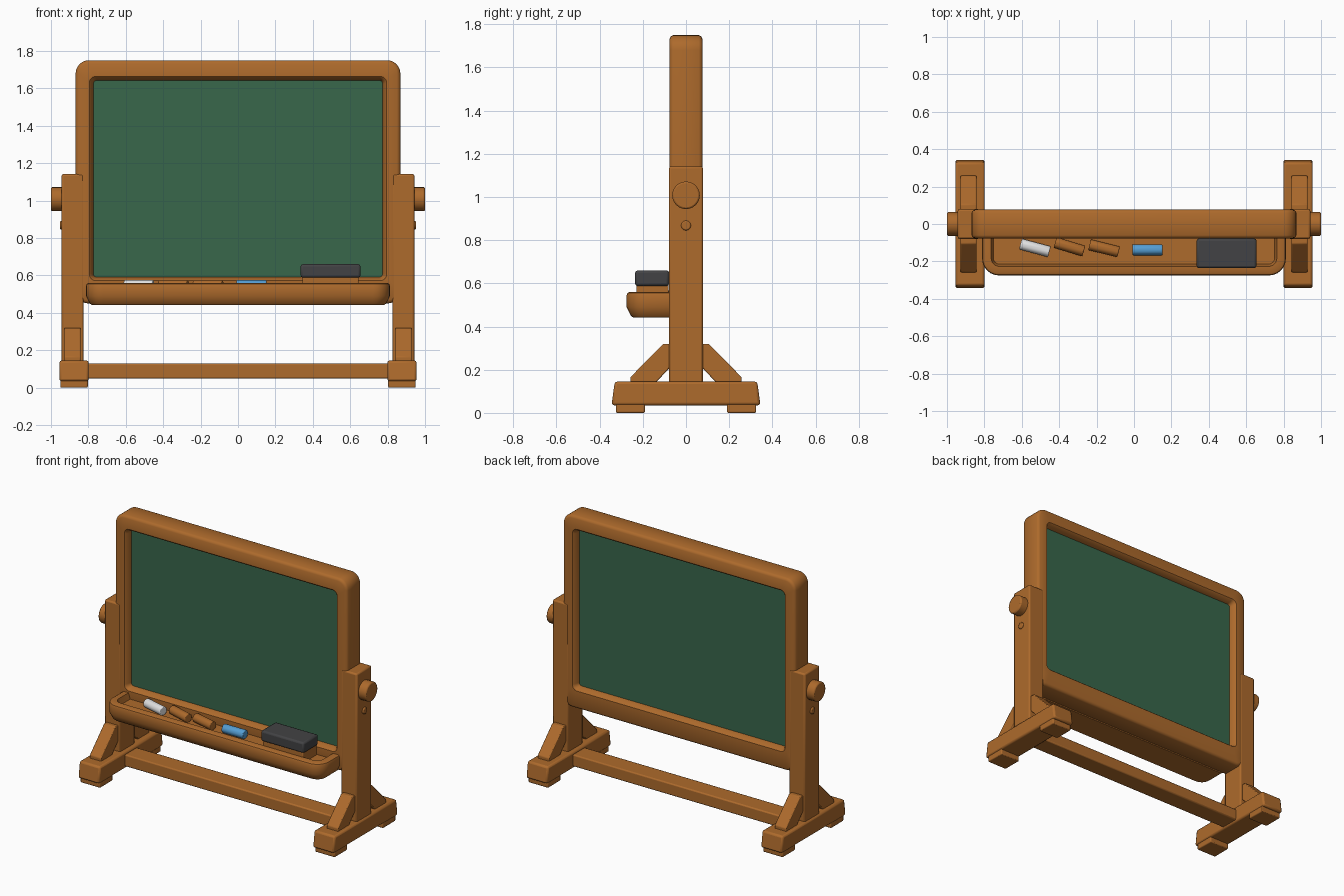
import bpy, bmesh, math
from mathutils import Matrix

if "Cube" in bpy.data.objects:
    bpy.data.objects.remove(bpy.data.objects["Cube"])


def material(name, rgb):
    m = bpy.data.materials.new(name)
    m.diffuse_color = (*rgb, 1)
    m.use_nodes = True
    m.node_tree.nodes["Principled BSDF"].inputs["Base Color"].default_value = m.diffuse_color
    return m


WOOD = material("warm wood", (0.42, 0.145, 0.025))
GREEN = material("board green", (0.04, 0.135, 0.07))
DARK = material("dark grey", (0.055, 0.055, 0.058))
WHITE = material("chalk white", (0.75, 0.75, 0.75))
BLUE = material("chalk blue", (0.09, 0.34, 0.65))


def finish(bm, name, mat, bevel=0.0, smooth=35):
    bmesh.ops.recalc_face_normals(bm, faces=bm.faces)
    me = bpy.data.meshes.new(name)
    bm.to_mesh(me)
    bm.free()
    ob = bpy.data.objects.new(name, me)
    bpy.context.collection.objects.link(ob)
    me.materials.append(mat)
    if bevel:
        b = ob.modifiers.new("bevel", 'BEVEL')
        b.width, b.segments, b.limit_method = bevel, 2, 'ANGLE'
    bpy.ops.object.select_all(action='DESELECT')
    ob.select_set(True)
    bpy.context.view_layer.objects.active = ob
    bpy.ops.object.shade_smooth_by_angle(angle=math.radians(smooth))
    return ob


def box(name, mat, x, y, z, bevel=0.01):
    bm = bmesh.new()
    bmesh.ops.create_cube(bm, size=1)
    for v in bm.verts:
        v.co = [a + (b - a) * (c + 0.5) for (a, b), c in zip((x, y, z), v.co)]
    return finish(bm, name, mat, bevel)


def cylinder(name, mat, r, length, loc, rot=0.0, bevel=0.008, sides=24):
    # cylinder lying along x, turned about z
    bm = bmesh.new()
    mtx = (Matrix.Translation(loc) @ Matrix.Rotation(rot, 4, 'Z')
           @ Matrix.Rotation(math.pi / 2, 4, 'Y'))
    bmesh.ops.create_cone(bm, cap_ends=True, segments=sides, radius1=r,
                          radius2=r, depth=length, matrix=mtx)
    return finish(bm, name, mat, bevel)


def extrude_yz(name, mat, pts, x0, x1, bevel):
    bm = bmesh.new()
    a = [bm.verts.new((x0, y, z)) for y, z in pts]
    b = [bm.verts.new((x1, y, z)) for y, z in pts]
    bm.faces.new(a)
    bm.faces.new(b)
    for i in range(len(pts)):
        j = (i + 1) % len(pts)
        bm.faces.new((a[i], a[j], b[j], b[i]))
    return finish(bm, name, mat, bevel)


def rounded(hx, lo, hi, r_lo, r_hi, n=6):
    # rounded rectangle, centred on x
    pts = []
    for sx, v, r, start in ((1, lo, r_lo, -90), (1, hi, r_hi, 0),
                            (-1, hi, r_hi, 90), (-1, lo, r_lo, 180)):
        cy = v + r if v == lo else v - r
        for i in range(n + 1):
            t = math.radians(start + 90 * i / n)
            pts.append((sx * (hx - r) + r * math.cos(t), cy + r * math.sin(t)))
    return pts


def loft(name, mat, rings, to_3d, closed):
    bm = bmesh.new()
    rows = [[bm.verts.new(to_3d(u, v, w)) for u, v in pts] for pts, w in rings]
    n = len(rows[0])
    for k in range(len(rows) if closed else len(rows) - 1):
        a, b = rows[k], rows[(k + 1) % len(rows)]
        for i in range(n):
            j = (i + 1) % n
            bm.faces.new((a[i], a[j], b[j], b[i]))
    if not closed:
        bm.faces.new(rows[0])
        bm.faces.new(rows[-1])
    return finish(bm, name, mat)


# Board frame: rounded outer edge, chamfered opening on both faces
def frame_ring(inset, r, y):
    return rounded(0.868 - inset, 0.45 + inset, 1.75 - inset, r, r), y


def opening(hx, lo, hi, r, y):
    return rounded(hx, lo, hi, r, r), y


rings = [frame_ring(0, 0.07, -0.06), frame_ring(0.006, 0.064, -0.071),
         frame_ring(0.018, 0.052, -0.077),
         opening(0.795, 0.572, 1.664, 0.035, -0.077),
         opening(0.786, 0.58, 1.655, 0.03, -0.068),
         opening(0.772, 0.592, 1.642, 0.018, -0.03)]
rings += [(p, -y) for p, y in reversed(rings)]
loft("board_frame", WOOD, rings, lambda u, v, w: (u, w, v), True)

# Writing surface, green on both sides
box("writing_board", GREEN, (-0.785, 0.785), (-0.033, 0.033), (0.58, 1.655), 0)


# Tray with raised rim, round front corners
def tray_ring(inset, r, z):
    return rounded(0.812 - inset, -0.275 + inset, -0.06, r, 0.004), z


loft("chalk_tray", WOOD,
     [tray_ring(0.03, 0.06, 0.442), tray_ring(0.02, 0.07, 0.45),
      tray_ring(0, 0.09, 0.49), tray_ring(0, 0.09, 0.545),
      tray_ring(0.004, 0.086, 0.555), tray_ring(0.014, 0.076, 0.56),
      tray_ring(0.048, 0.045, 0.56), tray_ring(0.06, 0.035, 0.52)],
     lambda u, v, w: (u, v, w), False)

# Eraser
box("eraser_felt", WOOD, (0.345, 0.645), (-0.23, -0.08), (0.515, 0.592), 0.006)
box("eraser_block", DARK, (0.335, 0.655), (-0.236, -0.078), (0.588, 0.66), 0.012)

# Chalk sticks
for name, mat, x, y, deg in (("white_chalk", WHITE, -0.53, -0.128, -15),
                             ("brown_chalk_left", WOOD, -0.345, -0.122, -17),
                             ("brown_chalk_right", WOOD, -0.16, -0.13, -14),
                             ("blue_chalk", BLUE, 0.072, -0.138, 0)):
    cylinder(name, mat, 0.03, 0.16, (x, y, 0.546), math.radians(deg), 0.005, 12)

# Stand sides
foot = [(-0.33, 0.145), (-0.345, 0.035), (0.345, 0.035), (0.33, 0.145)]
brace = [(0.07, 0.32), (0.105, 0.32), (0.258, 0.165), (0.258, 0.14),
         (0.14, 0.14), (0.07, 0.215)]
for s, side in ((-1, "left"), (1, "right")):
    def xs(a, b):
        return tuple(sorted((s * a, s * b)))
    box("post_" + side, WOOD, xs(0.825, 0.943), (-0.079, 0.079), (0.1, 1.142))
    extrude_yz("foot_" + side, WOOD, foot, *xs(0.798, 0.955), 0.012)
    cylinder("pivot_knob_" + side, WOOD, 0.064, 0.08, (s * 0.96, 0, 1.008))
    cylinder("lock_peg_" + side, WOOD, 0.023, 0.04, (s * 0.932, 0, 0.868), 0, 0.006, 16)
    for t, end in ((-1, "front"), (1, "back")):
        box(f"foot_pad_{side}_{end}", WOOD, xs(0.803, 0.95),
            tuple(sorted((t * 0.19, t * 0.325))), (0, 0.045), 0.006)
        extrude_yz(f"brace_{side}_{end}", WOOD, [(t * y, z) for y, z in brace],
                   *xs(0.842, 0.928), 0.005)

# Lower stretcher
box("stretcher", WOOD, (-0.82, 0.82), (-0.065, 0.065), (0.048, 0.128), 0.008)
